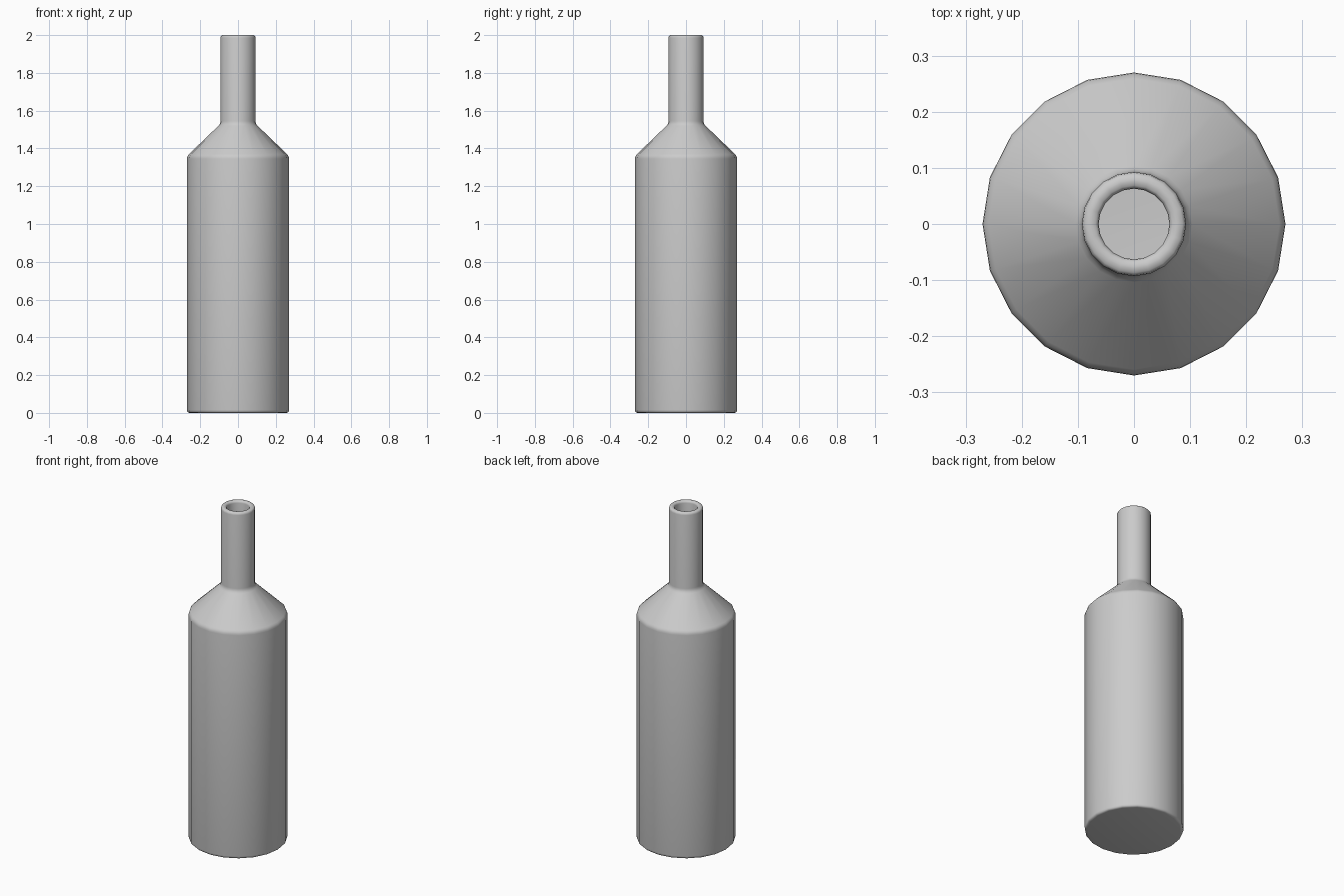
import bpy, bmesh, math
from mathutils import Vector

if "Cube" in bpy.data.objects:
    bpy.data.objects.remove(bpy.data.objects["Cube"])

SIDES = 20

# Outer wall from base to lip, then inner wall back down: (radius, height, rounding)
PROFILE = [
    (0.0, 0.0, 0), (0.27, 0.0, 0.015), (0.27, 1.36, 0.015), (0.093, 1.53, 0.015),
    (0.093, 2.0, 0.014),
    (0.063, 2.0, 0.013), (0.063, 1.517, 0.015), (0.24, 1.347, 0.015),
    (0.24, 0.03, 0.015), (0.0, 0.03, 0),
]


def rounded(profile, segments=3):
    """Replace each profile corner with a short curve."""
    pts = []
    for i, (r, z, d) in enumerate(profile):
        p = Vector((r, z))
        if d == 0:
            pts.append(p)
            continue
        a = p + (Vector(profile[i - 1][:2]) - p).normalized() * d
        b = p + (Vector(profile[i + 1][:2]) - p).normalized() * d
        for k in range(segments + 1):
            t = k / segments
            pts.append(a * (1 - t) ** 2 + p * 2 * t * (1 - t) + b * t ** 2)
    return pts


# Bottle: lathe the profile around z
bm = bmesh.new()
verts = [bm.verts.new((p.x, 0, p.y)) for p in rounded(PROFILE)]
edges = [bm.edges.new(pair) for pair in zip(verts, verts[1:])]
bmesh.ops.spin(bm, geom=verts + edges, cent=(0, 0, 0), axis=(0, 0, 1),
               angle=2 * math.pi, steps=SIDES, use_merge=True)
bmesh.ops.remove_doubles(bm, verts=bm.verts, dist=1e-5)
bmesh.ops.recalc_face_normals(bm, faces=bm.faces)

mesh = bpy.data.meshes.new("bottle")
bm.to_mesh(mesh)
bm.free()
bottle = bpy.data.objects.new("bottle", mesh)
bpy.context.collection.objects.link(bottle)

# Smooth shading over the rounded edges
bpy.context.view_layer.objects.active = bottle
bottle.select_set(True)
bpy.ops.object.shade_smooth_by_angle(angle=math.radians(40))
